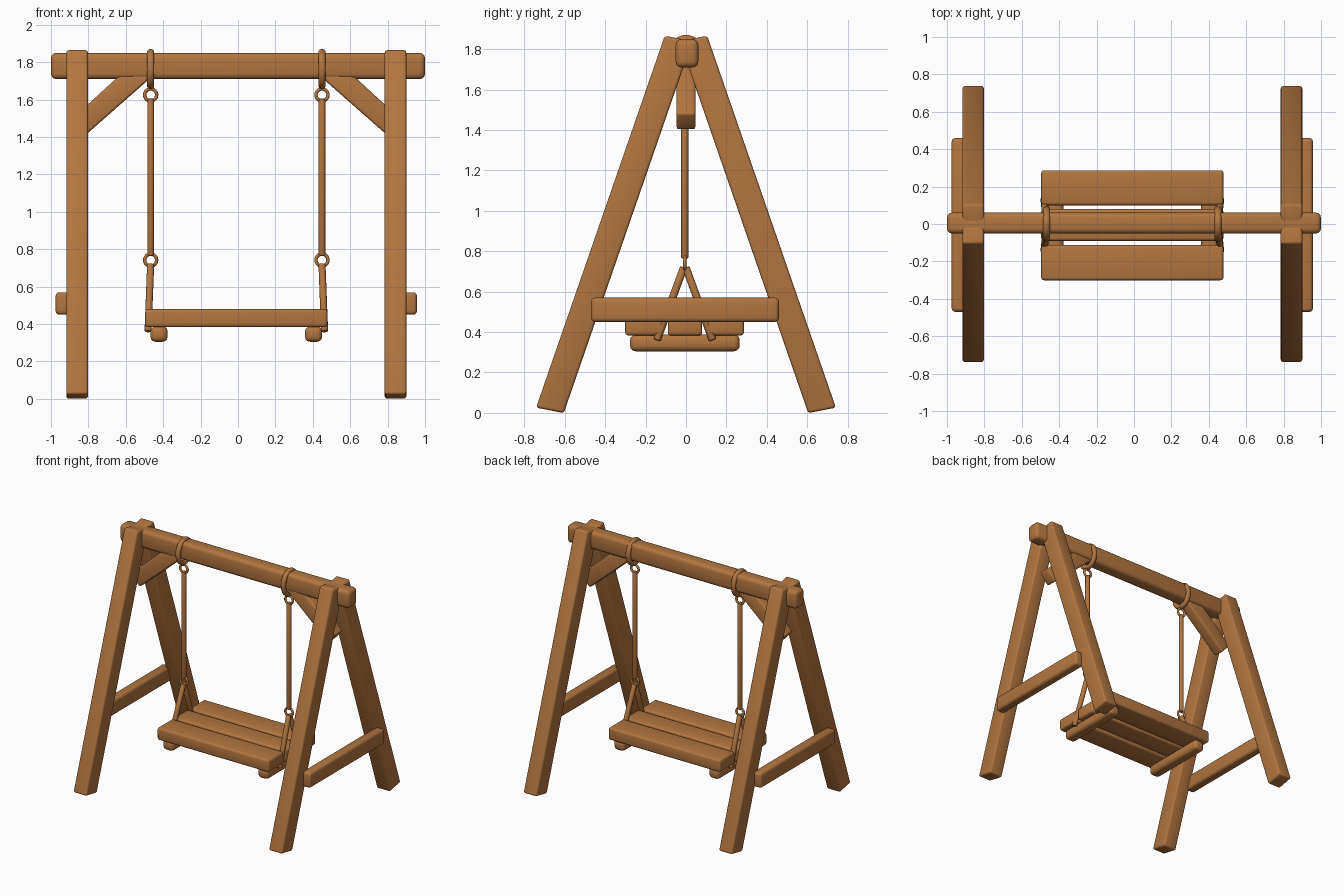
import bpy, bmesh, math
from mathutils import Vector

if "Cube" in bpy.data.objects:
    bpy.data.objects.remove(bpy.data.objects["Cube"])

wood = bpy.data.materials.new("warm wood brown")
wood.diffuse_color = (0.45, 0.18, 0.05, 1)
wood.use_nodes = True
wood.node_tree.nodes["Principled BSDF"].inputs["Base Color"].default_value = wood.diffuse_color
CX, CY = -0.009, -0.006          # slight offset of frame and seat from the beam


def finish(ob, bevel=0.0, seg=3):
    ob.data.materials.append(wood)
    bpy.ops.object.select_all(action='DESELECT')
    ob.select_set(True)
    bpy.context.view_layer.objects.active = ob
    if bevel:
        m = ob.modifiers.new("rounded edges", 'BEVEL')
        m.width, m.segments, m.limit_method = bevel, seg, 'ANGLE'
        bpy.ops.object.modifier_apply(modifier=m.name)
    bpy.ops.object.shade_smooth_by_angle(angle=math.radians(40))
    return ob


def prism(name, pts, axis, lo, hi, bevel):
    """Extrude a profile along x (pts are y,z) or along y (pts are x,z)."""
    bm = bmesh.new()
    place = (lambda p, d: (d, p[0], p[1])) if axis == 'x' else (lambda p, d: (p[0], d, p[1]))
    f = bm.faces.new([bm.verts.new(place(p, lo)) for p in pts])
    ext = bmesh.ops.extrude_face_region(bm, geom=[f])['geom']
    bmesh.ops.translate(bm, vec=place((0, 0), hi - lo),
                        verts=[v for v in ext if isinstance(v, bmesh.types.BMVert)])
    bmesh.ops.recalc_face_normals(bm, faces=bm.faces)
    me = bpy.data.meshes.new(name)
    bm.to_mesh(me)
    bm.free()
    ob = bpy.data.objects.new(name, me)
    bpy.context.collection.objects.link(ob)
    return finish(ob, bevel)


def box(name, x, y, z, bevel):
    pts = [(y[0], z[0]), (y[1], z[0]), (y[1], z[1]), (y[0], z[1])]
    return prism(name, pts, 'x', x[0], x[1], bevel)


def rod(name, a, b, r, bevel=0.006):
    a, b = Vector(a), Vector(b)
    bpy.ops.mesh.primitive_cylinder_add(vertices=16, radius=r, depth=(b - a).length,
                                        location=(a + b) / 2)
    ob = bpy.context.object
    ob.name = name
    ob.rotation_euler = (b - a).to_track_quat('Z', 'Y').to_euler()
    return finish(ob, bevel, 2)


def ring(name, loc, rot, major, minor, scale=(1, 1, 1)):
    bpy.ops.mesh.primitive_torus_add(major_segments=32, minor_segments=10, location=loc,
                                     rotation=rot, major_radius=major, minor_radius=minor)
    ob = bpy.context.object
    ob.name = name
    ob.scale = scale
    return finish(ob)


# top beam
box("top_beam", (-1, 1), (-0.051, 0.061), (1.71, 1.85), 0.028)

for s, side in ((-1, "left"), (1, "right")):
    # crossed A-frame legs
    lx = CX + s * 0.851
    for t, end in ((-1, "front"), (1, "back")):
        prof = [(t * y, z) for y, z in ((0.742, 0.026), (0.605, -0.001),
                                        (-0.032, 1.84), (0.105, 1.867))]
        prism(f"{end}_{side}_leg", prof, 'x', lx - 0.058, lx + 0.058, 0.014)

    # outer side rail
    x = sorted((CX + s * 0.89, CX + s * 0.966))
    box(f"{side}_side_rail", x, (-0.47, 0.46), (0.45, 0.57), 0.02)

    # diagonal brace under the beam
    brace = [(CX + s * px, pz) for px, pz in ((0.82, 1.398), (0.43, 1.741),
                                              (0.58, 1.77), (0.894, 1.482))]
    prism(f"{side}_brace", brace, 'y', -0.047, 0.047, 0.014)

    # hanger loop, small rings and hanging rod
    hx = CX + s * 0.458
    ring(f"{side}_beam_loop", (hx, 0, 1.763), (0, math.pi / 2, 0), 0.088, 0.02, (1, 0.88, 1))
    for z, lab in ((1.625, "upper"), (0.742, "lower")):
        ring(f"{side}_{lab}_ring", (hx, CY, z), (math.pi / 2, 0, 0), 0.032, 0.009)
    rod(f"{side}_hanging_rod", (hx, CY, 0.765), (hx, CY, 1.605), 0.018)

    # forked straps down to the seat
    for t, end in ((-1, "front"), (1, "back")):
        rod(f"{side}_{end}_strap", (hx, CY + t * 0.005, 0.72),
            (CX + s * 0.472, CY + t * 0.138, 0.36), 0.019)

    # cross batten under the seat
    bx = CX + s * 0.413
    box(f"{side}_seat_batten", (bx - 0.046, bx + 0.046), (-0.277, 0.266), (0.305, 0.388), 0.028)

# seat slats
for name, y0, y1 in (("front", -0.301, -0.112), ("middle", -0.09, 0.08), ("back", 0.1, 0.287)):
    box(f"{name}_seat_slat", (CX - 0.487, CX + 0.487), (y0, y1), (0.383, 0.48), 0.016)
